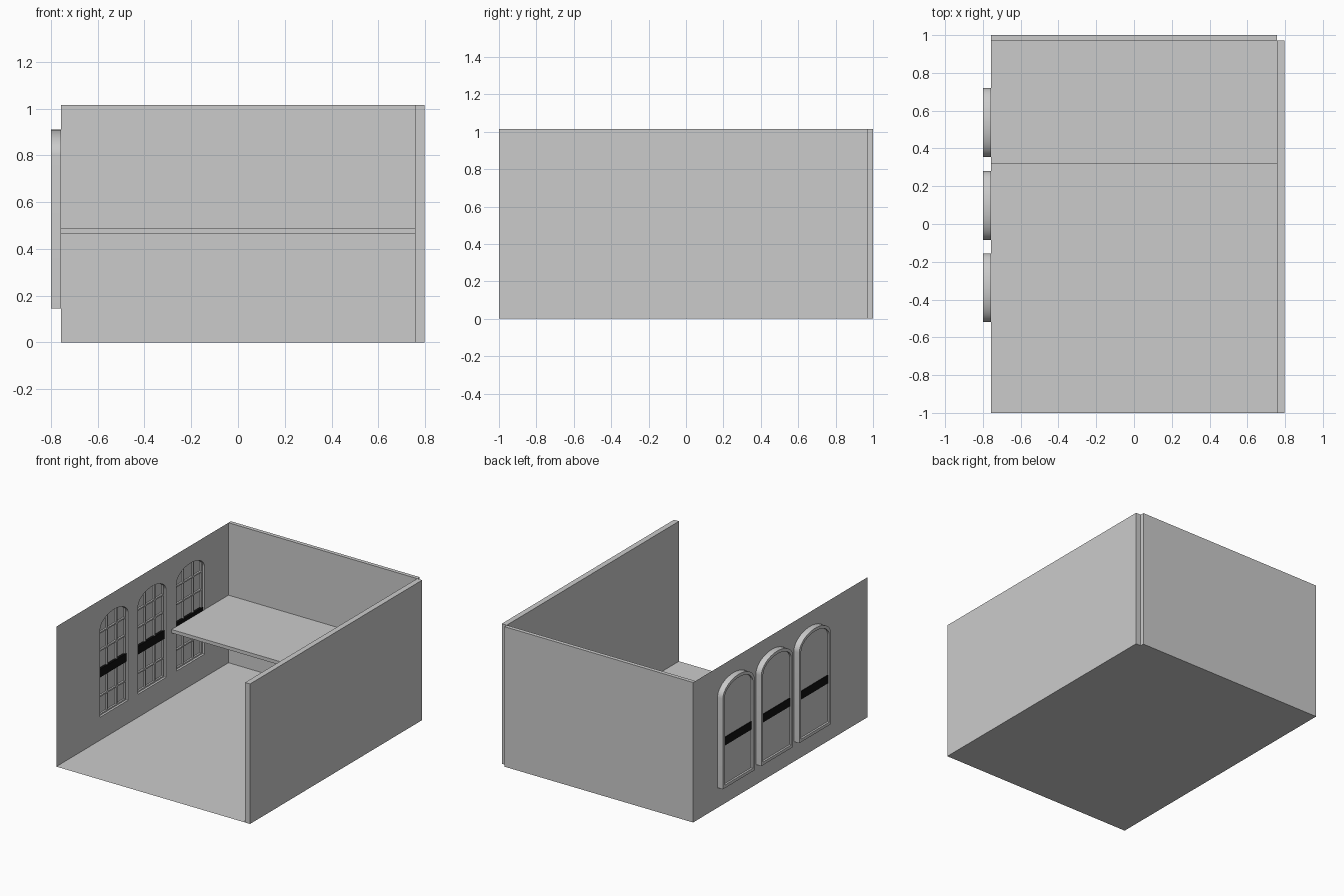
import bpy, bmesh, math

if "Cube" in bpy.data.objects:
    bpy.data.objects.remove(bpy.data.objects["Cube"])

X0, X1, H = -0.757, 0.757, 1.015      # room interior x limits and wall height
XO = -0.80                            # outer face of the window frames
Z0, SPRING, TOP = 0.145, 0.80, 0.91   # window sill, arch start, arch crown
HALF = 0.1825                         # half the window width
CENTRES = (-0.3375, 0.0975, 0.5375)


def finish(name, bm, recalc=True):
    if recalc:
        bmesh.ops.recalc_face_normals(bm, faces=bm.faces)
    me = bpy.data.meshes.new(name)
    bm.to_mesh(me)
    bm.free()
    ob = bpy.data.objects.new(name, me)
    bpy.context.collection.objects.link(ob)
    return ob


def add_box(bm, x, y, z):
    vs = bmesh.ops.create_cube(bm, size=1)['verts']
    for v in vs:
        for i, (a, b) in enumerate((x, y, z)):
            v.co[i] = (a + b) / 2 + v.co[i] * (b - a)


def box(name, x, y, z):
    bm = bmesh.new()
    add_box(bm, x, y, z)
    return finish(name, bm)


def arch(cy, inset=0.0, n=24):
    """Window outline in (y, z): straight jambs with a flattened arch."""
    a, b = HALF - inset, TOP - SPRING - inset
    pts = [(cy - a, Z0 + inset), (cy + a, Z0 + inset)]
    for i in range(n + 1):
        t = math.pi * i / n
        pts.append((cy + a * math.cos(t), SPRING + b * math.sin(t)))
    return pts


def ring(bm, pts, x):
    return [bm.verts.new((x, y, z)) for y, z in pts]


# floor
bm = bmesh.new()
bm.faces.new([bm.verts.new((x, y, 0)) for x, y in
              ((X0, -1), (X1, -1), (X1, 1), (X0, 1))])
finish("floor", bm, False)

# solid walls and mezzanine
box("right_wall", (X1, 0.797), (-1, 0.972), (0, H))
box("back_wall", (X0, X1), (0.972, 1), (0, H))
box("mezzanine", (X0, X1), (0.32, 0.972), (0.465, 0.49))

# thin left wall with three arched openings
bm = bmesh.new()
outlines = [[(-1, 0), (1, 0), (1, H), (-1, H)]] + [arch(c) for c in CENTRES]
edges = []
for pts in outlines:
    r = ring(bm, pts, X0)
    edges += [bm.edges.new((r[i], r[i - 1])) for i in range(len(r))]
bmesh.ops.triangle_fill(bm, edges=edges, use_beauty=True, normal=(1, 0, 0))
finish("left_wall", bm, False)

black = bpy.data.materials.new("black_band")
black.diffuse_color = (0.005, 0.005, 0.005, 1)
black.use_nodes = True
black.node_tree.nodes["Principled BSDF"].inputs["Base Color"].default_value = black.diffuse_color

# windows
for k, c in enumerate(CENTRES, 1):
    # arched frame
    bm = bmesh.new()
    loops = [ring(bm, arch(c, ins), x) for ins, x in
             ((0, X0), (0, XO), (0.022, XO), (0.022, X0))]
    for j in range(4):
        a, b = loops[j], loops[(j + 1) % 4]
        for i in range(len(a)):
            bm.faces.new((a[i - 1], a[i], b[i], b[i - 1]))
    frame = finish(f"window_frame_{k}", bm)
    bpy.ops.object.select_all(action='DESELECT')
    frame.select_set(True)
    bpy.context.view_layer.objects.active = frame
    bpy.ops.object.shade_smooth_by_angle(angle=math.radians(35))

    # glass pane
    bm = bmesh.new()
    bm.faces.new(ring(bm, arch(c, 0.02), -0.786))
    finish(f"window_pane_{k}", bm, False)

    # glazing bars
    bm = bmesh.new()
    w, xs = 0.005, (-0.785, -0.773)
    for d in (-0.055, 0.055):
        add_box(bm, xs, (c + d - w, c + d + w), (0.16, 0.89))
    for d in (-0.152, 0.152):
        add_box(bm, xs, (c + d - w, c + d + w), (0.16, 0.85))
    for z in (0.172, 0.305, 0.635, 0.765):
        add_box(bm, xs, (c - 0.162, c + 0.162), (z - w, z + w))
    finish(f"glazing_bars_{k}", bm)

    # dark spandrel band at the mezzanine level
    band = box(f"dark_band_{k}", (-0.79, -0.769), (c - 0.161, c + 0.161), (0.445, 0.505))
    band.data.materials.append(black)
